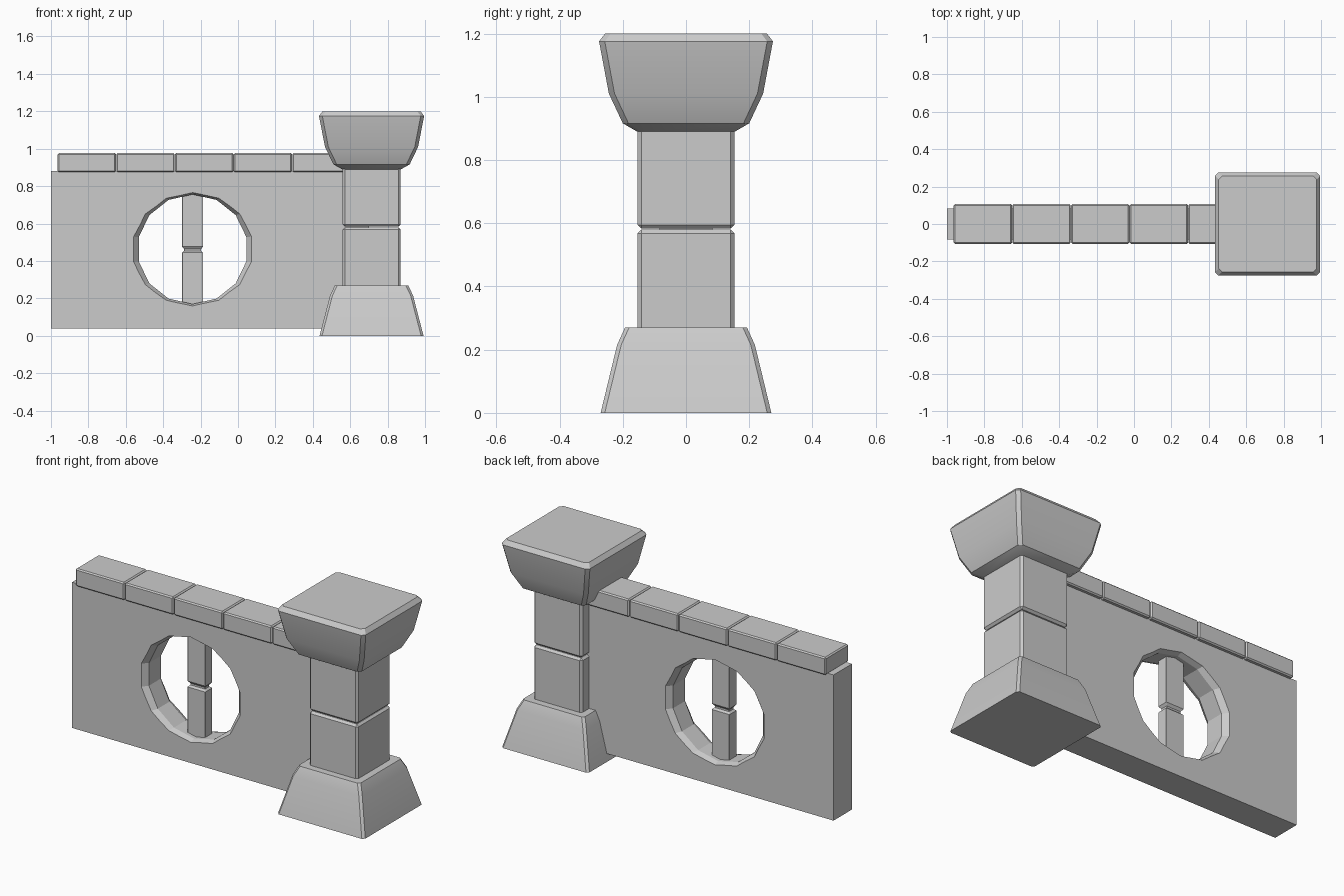
import bpy, bmesh, math

if "Cube" in bpy.data.objects:
    bpy.data.objects.remove(bpy.data.objects["Cube"])

PX = 0.714  # pillar centre


def skin(name, rings):
    """Join equal-length vertex rings into a closed solid."""
    bm = bmesh.new()
    loops = [[bm.verts.new(p) for p in r] for r in rings]
    n = len(loops[0])
    for a, b in zip(loops, loops[1:]):
        for i in range(n):
            j = (i + 1) % n
            bm.faces.new((a[i], a[j], b[j], b[i]))
    bm.faces.new(loops[0][::-1])
    bm.faces.new(loops[-1])
    bmesh.ops.recalc_face_normals(bm, faces=bm.faces)
    me = bpy.data.meshes.new(name)
    bm.to_mesh(me)
    bm.free()
    ob = bpy.data.objects.new(name, me)
    bpy.context.collection.objects.link(ob)
    return ob


def stack(name, cx, levels, c):
    """Vertical solid of corner-cut rectangles; levels are (z, half x, half y)."""
    rings = []
    for z, hx, hy in levels:
        pts = [(hx, -hy + c), (hx, hy - c), (hx - c, hy), (-hx + c, hy),
               (-hx, hy - c), (-hx, -hy + c), (-hx + c, -hy), (hx - c, -hy)]
        rings.append([(cx + x, y, z) for x, y in pts])
    return skin(name, rings)


def block(name, x0, x1, hy, z0, z1, bevel=0):
    hx = (x1 - x0) / 2
    ob = skin(name, [[((x0 + x1) / 2 + sx * hx, sy * hy, z)
                      for sx, sy in ((-1, -1), (1, -1), (1, 1), (-1, 1))]
                     for z in (z0, z1)])
    if bevel:
        m = ob.modifiers.new("edge_bevel", 'BEVEL')
        m.width = bevel
        m.segments = 1
    return ob


def select(ob):
    bpy.ops.object.select_all(action='DESELECT')
    ob.select_set(True)
    bpy.context.view_layer.objects.active = ob


# Wall panel with a chamfered 14-sided window
wall = block("wall_panel", -1.0, 0.70, 0.084, 0.04, 0.88)
rings = []
for y, rx, rz in ((-0.114, 0.351, 0.313), (-0.054, 0.295, 0.293),
                  (0.054, 0.295, 0.293), (0.114, 0.351, 0.313)):
    ang = [math.pi / 2 + i * math.tau / 14 for i in range(14)]
    rings.append([(-0.243 + rx * math.cos(a), y, 0.4625 + rz * math.sin(a)) for a in ang])
cutter = skin("window_cutter", rings)
cutter.hide_render = True
cut = wall.modifiers.new("window", 'BOOLEAN')
cut.operation = 'DIFFERENCE'
cut.solver = 'EXACT'
cut.object = cutter
select(wall)
bpy.ops.object.modifier_apply(modifier=cut.name)
bpy.data.objects.remove(cutter)

# Window bar with a notch at mid height
stack("window_bar", -0.243, [(0.15, 0.057, 0.032), (0.444, 0.057, 0.032),
                             (0.454, 0.046, 0.021), (0.464, 0.046, 0.021),
                             (0.478, 0.057, 0.032), (0.775, 0.057, 0.032)], 0.002)

# Coping stones along the wall top
for i in range(5):
    x = -0.965 + i * 0.3137
    block(f"coping_stone_{i + 1}", x + 0.001, x + 0.3127, 0.106, 0.875, 0.977, 0.007)

# Pillar blocks
block("pillar_block_lower", PX - 0.155, PX + 0.155, 0.153, 0.25, 0.580, 0.012)
block("pillar_block_upper", PX - 0.155, PX + 0.155, 0.153, 0.583, 0.91, 0.012)

# Flared pillar foot and capital
foot = stack("pillar_foot", PX, [(0, 0.278, 0.270), (0.215, 0.222, 0.218),
                                 (0.27, 0.196, 0.193)], 0.013)
capital = stack("pillar_capital", PX, [(0.89, 0.157, 0.155), (0.916, 0.204, 0.200),
                                       (1.01, 0.249, 0.244), (1.175, 0.281, 0.275),
                                       (1.2, 0.262, 0.256)], 0.018)
for ob in (foot, capital):
    select(ob)
    bpy.ops.object.shade_smooth_by_angle(angle=math.radians(32))
